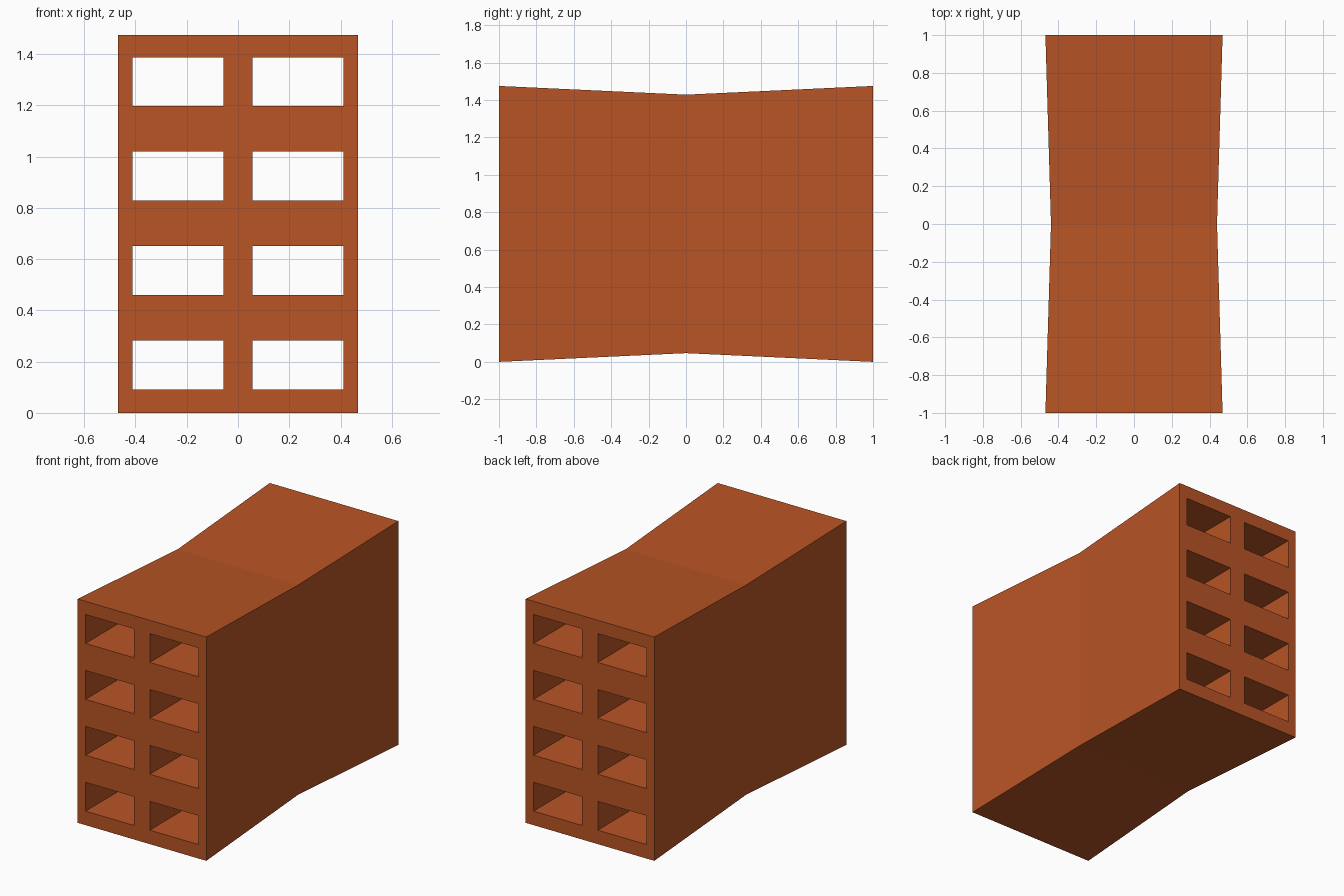
import bpy, bmesh

if "Cube" in bpy.data.objects:
    bpy.data.objects.remove(bpy.data.objects["Cube"])

HALF_W, HEIGHT = 0.469, 1.475      # end face size
MID_SCALE = 0.937                  # waist at the middle of the length
HOLE_X = (0.057, 0.411)            # hole limits on each side of centre
HOLE_H = 0.19

# Grid lines of the end face, odd cells are holes
xs = [-HALF_W, -HOLE_X[1], -HOLE_X[0], HOLE_X[0], HOLE_X[1], HALF_W]
zs = [0.0]
for i in range(4):
    c = 0.187 + 0.3685 * i
    zs += [c - HOLE_H / 2, c + HOLE_H / 2]
zs.append(HEIGHT)

clay = bpy.data.materials.new("terracotta")
clay.diffuse_color = (0.479, 0.089, 0.018, 1)
clay.use_nodes = True
clay.node_tree.nodes["Principled BSDF"].inputs["Base Color"].default_value = clay.diffuse_color

bm = bmesh.new()
cache = {}


def vert(i, j, y):
    """Grid vertex at y = -1, 0 or 1, pulled in at the waist."""
    if (i, j, y) not in cache:
        s = MID_SCALE if y == 0 else 1.0
        zc = HEIGHT / 2
        cache[i, j, y] = bm.verts.new((xs[i] * s, y, zc + (zs[j] - zc) * s))
    return cache[i, j, y]


def strip(a, b, y0, y1):
    bm.faces.new((vert(*a, y0), vert(*b, y0), vert(*b, y1), vert(*a, y1)))


nx, nz = len(xs) - 1, len(zs) - 1
for i in range(nx):
    for j in range(nz):
        ring = [(i, j), (i + 1, j), (i + 1, j + 1), (i, j + 1)]
        if i % 2 and j % 2:
            # Straight hole walls running the whole length
            for k in range(4):
                strip(ring[k], ring[(k + 1) % 4], -1, 1)
        else:
            # Front and back faces
            for y in (-1, 1):
                bm.faces.new([vert(*p, y) for p in ring])

# Outer skin, with a crease at the waist
edges = [((i, j), (i + 1, j)) for i in range(nx) for j in (0, nz)]
edges += [((i, j), (i, j + 1)) for j in range(nz) for i in (0, nx)]
for a, b in edges:
    strip(a, b, -1, 0)
    strip(a, b, 0, 1)

bmesh.ops.recalc_face_normals(bm, faces=bm.faces)
mesh = bpy.data.meshes.new("hollow_block")
bm.to_mesh(mesh)
bm.free()
mesh.materials.append(clay)
bpy.context.collection.objects.link(bpy.data.objects.new("hollow_block", mesh))
